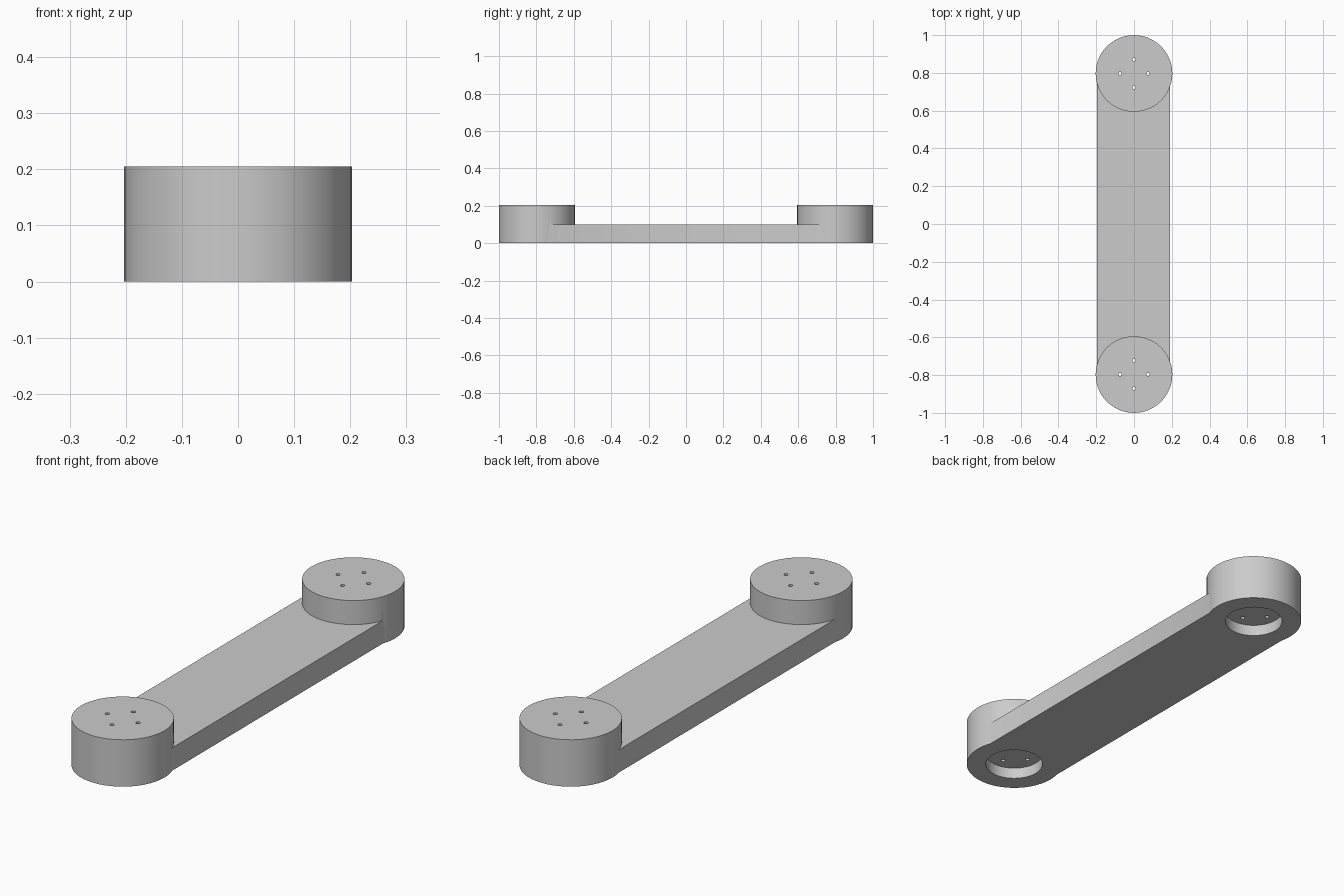
import bpy
import math

cube = bpy.data.objects.get("Cube")
if cube:
    bpy.data.objects.remove(cube, do_unlink=True)

RADIUS, HEIGHT, BAR_HEIGHT = 0.203, 0.205, 0.1
END = 1 - RADIUS            # distance of each boss axis from the middle
RECESS_RADIUS, RECESS_DEPTH = 0.121, 0.05
HOLE_RADIUS, HOLE_CIRCLE = 0.009, 0.074

grey = bpy.data.materials.new("light_grey")
grey.use_nodes = True
colour = (0.6, 0.6, 0.6, 1)
grey.diffuse_color = colour
grey.node_tree.nodes["Principled BSDF"].inputs["Base Color"].default_value = colour


def cylinder(name, x, y, radius, bottom, top, sides):
    bpy.ops.mesh.primitive_cylinder_add(
        vertices=sides, radius=radius, depth=top - bottom,
        location=(x, y, (bottom + top) / 2))
    obj = bpy.context.object
    obj.name = name
    obj.data.materials.append(grey)
    return obj


def combine(target, tool, operation):
    """Apply a boolean to the target and discard the tool."""
    bpy.context.view_layer.objects.active = target
    mod = target.modifiers.new(operation, "BOOLEAN")
    mod.operation, mod.object, mod.solver = operation, tool, "EXACT"
    bpy.ops.object.modifier_apply(modifier=mod.name)
    bpy.data.objects.remove(tool, do_unlink=True)


# Flat bar joining the two ends
left, right = 0.191, -0.197
bpy.ops.mesh.primitive_cube_add(size=1, location=((left + right) / 2, 0, BAR_HEIGHT / 2))
arm = bpy.context.object
arm.name = "link_arm"
arm.scale = (left - right, 2 * END, BAR_HEIGHT)
bpy.ops.object.transform_apply(location=True, rotation=False, scale=True)
arm.data.materials.append(grey)

# Round bosses
for y in (-END, END):
    combine(arm, cylinder("boss", 0, y, RADIUS, 0, HEIGHT, 48), "UNION")

# Round recess underneath and four through holes in each boss
for y in (-END, END):
    combine(arm, cylinder("recess_cutter", 0, y, RECESS_RADIUS, -0.1, RECESS_DEPTH, 48),
            "DIFFERENCE")
    for i in range(4):
        angle = i * math.pi / 2
        hole = cylinder("hole_cutter", HOLE_CIRCLE * math.cos(angle),
                        y + HOLE_CIRCLE * math.sin(angle), HOLE_RADIUS, -0.1, 0.3, 16)
        combine(arm, hole, "DIFFERENCE")

# Smooth round walls, sharp rims
bpy.ops.object.select_all(action="DESELECT")
arm.select_set(True)
bpy.context.view_layer.objects.active = arm
bpy.ops.object.shade_smooth_by_angle(angle=math.radians(25))
